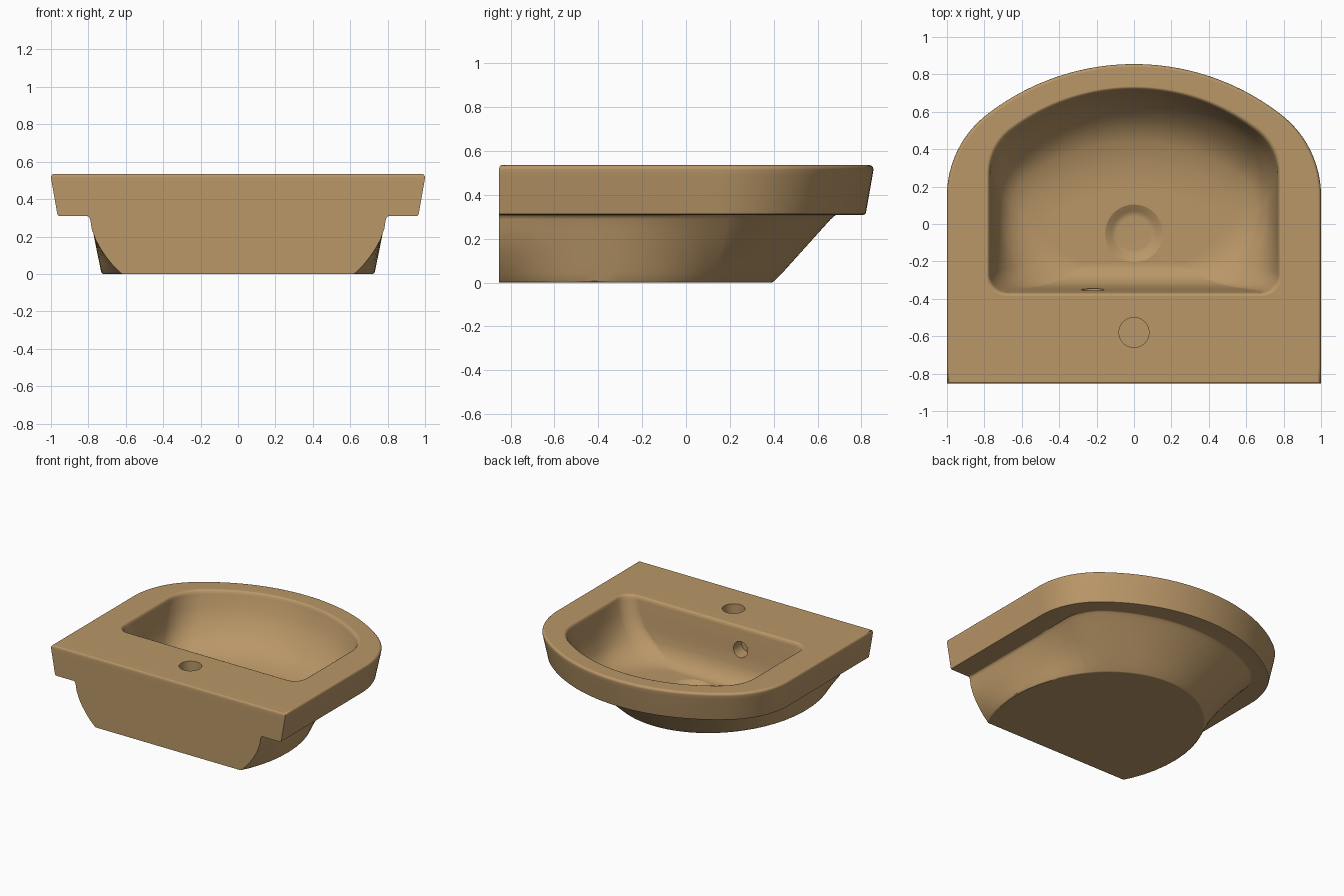
import bpy, bmesh
from math import sin, cos, pi, atan2, sqrt

cube = bpy.data.objects.get("Cube")
if cube:
    bpy.data.objects.remove(cube, do_unlink=True)

clay = bpy.data.materials.new("tan ceramic")
clay.use_nodes = True
TAN = (0.49, 0.31, 0.138, 1)
clay.diffuse_color = TAN
shader = next(n for n in clay.node_tree.nodes if n.type == 'BSDF_PRINCIPLED')
shader.inputs["Base Color"].default_value = TAN
shader.inputs["Roughness"].default_value = 0.5


def d_outline(w, back, front, r, d, rf=0):
    """Closed D shape: flat front, straight sides, corner arcs and a broad back arc."""
    cx, cy = w - r, back - d
    big = (cx * cx + d * d - r * r) / (2 * (d - r))
    join = atan2(cy - (back - big), cx)
    half = []
    if rf:
        for i in range(8):
            a = -pi / 2 + i / 8 * pi / 2
            half.append((w - rf + rf * cos(a), front + rf + rf * sin(a)))
    for i in range(12):
        half.append((w, front + rf + (cy - front - rf) * i / 12))
    for i in range(16):
        a = join * i / 16
        half.append((cx + r * cos(a), cy + r * sin(a)))
    for i in range(20):
        a = join + (pi / 2 - join) * i / 20
        half.append((big * cos(a), back - big + big * sin(a)))
    return half + [(0, back)] + [(-x, y) for x, y in reversed(half)]


def loft(name, rings):
    """Skin a stack of matching (outline, z) rings and cap both ends."""
    bm = bmesh.new()
    loops = [[bm.verts.new((x, y, z)) for x, y in pts] for pts, z in rings]
    n = len(loops[0])
    for a, b in zip(loops, loops[1:]):
        for i in range(n):
            j = (i + 1) % n
            bm.faces.new((a[i], a[j], b[j], b[i]))
    bm.faces.new(loops[0][::-1])
    bm.faces.new(loops[-1])
    bmesh.ops.recalc_face_normals(bm, faces=bm.faces)
    mesh = bpy.data.meshes.new(name)
    bm.to_mesh(mesh)
    bm.free()
    mesh.materials.append(clay)
    obj = bpy.data.objects.new(name, mesh)
    bpy.context.collection.objects.link(obj)
    return obj


def turned(name, x, y, profile):
    """Round cutter from (radius, z) steps."""
    angles = [2 * pi * i / 48 for i in range(48)]
    return loft(name, [([(x + r * cos(a), y + r * sin(a)) for a in angles], z)
                       for r, z in profile])


# Outer body: tapering underside, then the overhanging rim
FRONT = -0.853
LEDGE = 0.309
upper = d_outline(0.79, 0.67, FRONT, 0.34, 0.47)


def underside(t, grow=0.0):
    """Blend from the elliptical foot (t=0) to the upper outline (t=1)."""
    pts = []
    for x, y in upper:
        a = atan2((y + 0.43) / 0.705, x / 0.79)
        fx, fy = 0.73 * cos(a), -0.43 + 0.83 * sin(a)
        fx, fy = fx + (x - fx) * t, fy + (y - fy) * t
        # The sides swell a little towards the flat front
        swell = max(0, (-0.43 - y) / 0.42) ** 2
        fx *= 1 + 0.2 * t * (1 - t) * swell
        length = sqrt(x * x + (y + 0.43) ** 2)
        fx += grow * x / length
        fy += grow * (y + 0.43) / length
        pts.append((fx, max(FRONT, fy)))
    return pts


def rim(inset, front=0.0):
    return d_outline(1 - inset, 0.855 - inset, FRONT + front, 0.55 - inset / 2, 0.705 - inset / 2)


rings = [(underside(0, -0.008), 0), (underside(0.01), 0.007)]
rings += [(underside(t), 0.3 * t) for t in (0.15, 0.3, 0.45, 0.6, 0.8, 0.96)]
rings += [(underside(1, 0.005), 0.302), (underside(1, 0.015), LEDGE)]
rings += [(rim(0.046), LEDGE), (rim(0.038), 0.312), (rim(0.034), 0.32), (rim(0.004), 0.49),
          (rim(0), 0.515), (rim(0.002, 0.002), 0.525), (rim(0.008, 0.005), 0.532),
          (rim(0.016, 0.01), 0.535)]
basin = loft("wash_basin", rings)


def hollow_ring(w, back, front, k, pinch):
    """Basin outline whose sides draw in towards the front by the pinch share."""
    pts = d_outline(w, back, front, 0.3 * k, 0.46 * k, 0.1)
    return [(x * (1 - pinch * (max(0, 0.05 - y) / (0.05 - front)) ** 2), y) for x, y in pts]


# Basin hollow: z, half width, back, front, corner scale, front pinch
hollow = [(0.119, 0.46, 0.18, -0.215, 0.5, 0.35), (0.128, 0.59, 0.31, -0.25, 0.65, 0.36),
          (0.155, 0.66, 0.44, -0.29, 0.8, 0.34), (0.2, 0.705, 0.52, -0.32, 0.9, 0.26),
          (0.25, 0.73, 0.575, -0.337, 0.95, 0.18), (0.32, 0.75, 0.635, -0.347, 0.97, 0.1),
          (0.41, 0.763, 0.685, -0.355, 1, 0.04),
          (0.505, 0.769, 0.715, -0.365, 1, 0), (0.522, 0.773, 0.72, -0.37, 1, 0),
          (0.531, 0.779, 0.727, -0.377, 1, 0), (0.536, 0.79, 0.738, -0.388, 1, 0),
          (0.6, 0.795, 0.743, -0.393, 1, 0)]
cutters = [loft("bowl_cutter", [(hollow_ring(*shape), z) for z, *shape in hollow])]

# Drain recess, tap hole and overflow hole
cutters.append(turned("drain_cutter", 0, -0.05,
                      [(0.088, 0.08), (0.12, 0.1), (0.153, 0.118), (0.17, 0.126)]))
cutters.append(turned("tap_hole_cutter", 0, -0.58, [(0.08, 0.41), (0.08, 0.6)]))
overflow = turned("overflow_cutter", 0, 0, [(0.06, -0.09), (0.06, 0.09)])
overflow.location = (-0.22, -0.36, 0.365)
overflow.rotation_euler.x = pi / 2
cutters.append(overflow)

bpy.context.view_layer.update()
for o in bpy.context.selected_objects:
    o.select_set(False)
bpy.context.view_layer.objects.active = basin
basin.select_set(True)
for c in cutters:
    c.hide_render = True
    mod = basin.modifiers.new(c.name, 'BOOLEAN')
    mod.operation = 'DIFFERENCE'
    mod.solver = 'EXACT'
    mod.object = c
    bpy.ops.object.modifier_apply(modifier=mod.name)
for c in cutters:
    bpy.data.objects.remove(c, do_unlink=True)

# Smooth glaze with crisp edges
bpy.ops.object.shade_smooth_by_angle(angle=0.65)
weighted = basin.modifiers.new("even_shading", 'WEIGHTED_NORMAL')
weighted.keep_sharp = True
